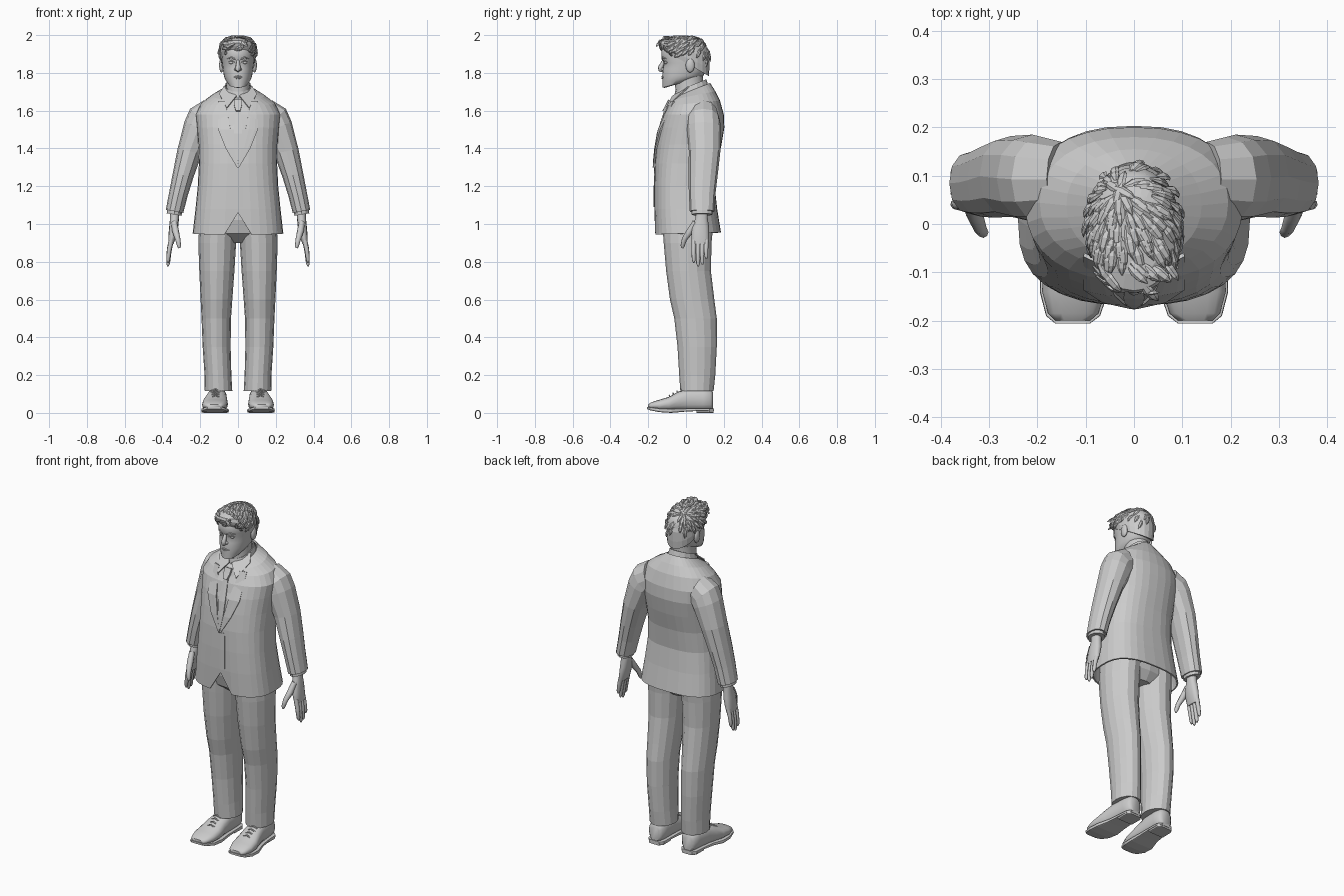
import bpy, bmesh, random
from math import sin, cos, pi, radians, copysign
from mathutils import Vector
from mathutils.bvhtree import BVHTree

random.seed(4)


def make(name, verts, faces, mirror=False, thick=0, smooth=False):
    bm = bmesh.new()
    vs = [bm.verts.new(v) for v in verts]
    for f in faces:
        bm.faces.new([vs[i] for i in f])
    bmesh.ops.recalc_face_normals(bm, faces=bm.faces)
    me = bpy.data.meshes.new(name)
    bm.to_mesh(me)
    bm.free()
    ob = bpy.data.objects.new(name, me)
    bpy.context.collection.objects.link(ob)
    if smooth:
        me.polygons.foreach_set("use_smooth", [True] * len(me.polygons))
        me.set_sharp_from_angle(angle=radians(50))
    if thick:
        m = ob.modifiers.new("thickness", 'SOLIDIFY')
        m.thickness, m.offset = thick, -1
    if mirror:
        ob.modifiers.new("mirror", 'MIRROR')
    return ob


def ring(x, z, rx, y0, y1, slope=0, p=2.0, n=16, roll=0):
    """Superellipse cross-section, first point at the front (y0)."""
    pts, cy, ry = [], (y0 + y1) / 2, (y1 - y0) / 2
    for i in range(n):
        a = -pi / 2 + 2 * pi * i / n
        u = copysign(abs(cos(a)) ** (2 / p), cos(a)) * rx
        v = copysign(abs(sin(a)) ** (2 / p), sin(a)) * ry
        pts.append(Vector((x + u * cos(roll), cy + v, z + u * sin(roll) + slope * v)))
    return pts


def skin(rings, cap=True):
    n, k = len(rings[0]), len(rings)
    faces = [(j*n+i, j*n+(i+1) % n, (j+1)*n+(i+1) % n, (j+1)*n+i)
             for j in range(k - 1) for i in range(n)]
    if cap:
        faces += [tuple(range(n)), tuple(range((k - 1) * n, k * n))]
    return [v for r in rings for v in r], faces


def loft(name, rings, cap=True, **kw):
    return make(name, *skin(rings, cap), **kw)


def tube_rings(pts, radii, n=8, flat=1.0, up=None):
    pts, out = [Vector(p) for p in pts], []
    for i, p in enumerate(pts):
        t = (pts[min(i + 1, len(pts) - 1)] - pts[max(i - 1, 0)]).normalized()
        a = t.cross(up or Vector((.13, 1, .21))).normalized()
        b = a.cross(t)
        out.append([p + radii[i] * (a * cos(2*pi*j/n) + b * flat * sin(2*pi*j/n)) for j in range(n)])
    return out


def tube(name, pts, radii, n=8, **kw):
    return loft(name, tube_rings(pts, radii, n), **kw)


def bvh(ob):
    return BVHTree.FromPolygons([v.co for v in ob.data.vertices], [tuple(p.vertices) for p in ob.data.polygons])


def front(tree, x, z, off):
    hit = tree.ray_cast(Vector((x, -1, z)), Vector((0, 1, 0)))[0]
    return Vector((x, (hit.y if hit else 0) - off, z))


def strip(name, left, right, off, k=4, thick=.006, **kw):
    """Cloth panel between two (x, z) edges, laid on the jacket front."""
    verts = [front(torso, a[0] + (b[0] - a[0]) * j / k, a[1] + (b[1] - a[1]) * j / k, off)
             for a, b in zip(left, right) for j in range(k + 1)]
    w = k + 1
    faces = [(r*w+j, r*w+j+1, r*w+w+j+1, r*w+w+j) for r in range(len(left) - 1) for j in range(k)]
    return make(name, verts, faces, thick=thick, **kw)


def ball(name, loc, size, mirror=False):
    rs = [ring(loc[0], loc[2] + size[2] * sin(a), size[0] * cos(a), loc[1] - size[1] * cos(a),
               loc[1] + size[1] * cos(a), n=12) for a in [radians(d) for d in range(-80, 81, 20)]]
    return loft(name, rs, mirror=mirror, smooth=True)


# Jacket body with the notch at the front hem
body = [(.95, .24, -.165, .185, .03, 2.7), (1.08, .225, -.168, .165, 0, 2.7), (1.2, .213, -.168, .152, 0, 2.6),
        (1.32, .207, -.165, .165, 0, 2.5), (1.42, .21, -.155, .188, 0, 2.4), (1.51, .218, -.138, .203, 0, 2.4),
        (1.58, .225, -.118, .2, 0, 2.3), (1.64, .195, -.092, .18, .1, 2.2), (1.68, .14, -.078, .155, .2, 2.1),
        (1.71, .078, -.055, .128, .4, 2)]
rows = [ring(0, z, w, a, b, s, p, 32) for z, w, a, b, s, p in body]
rows[0][0].z = 1.06
jacket = loft("jacket", rows, cap=False, thick=.008)
torso = bvh(jacket)

# Sleeves, shoulder to wrist
arm = [(.15, 1.57, .09, .015, .17, 70), (.19, 1.546, .09, .005, .18, 45), (.21, 1.51, .08, .005, .185, 22),
       (.255, 1.385, .066, .015, .182, 12), (.29, 1.26, .056, .013, .168, 12), (.315, 1.16, .05, .015, .156, 11),
       (.336, 1.067, .047, .02, .15, 10)]
loft("sleeve", [ring(x, z, r, a, b, 0, 2.2, 12, radians(t)) for x, z, r, a, b, t in arm], mirror=True)
loft("shirt_cuff", [ring(.335, 1.08, .04, .03, .14, n=12, roll=.17), ring(.338, 1.05, .04, .03, .14, n=12, roll=.17)],
     mirror=True)

# Shirt, tie, lapels and collar
strip("shirt_front", [(-.07, 1.65), (-.045, 1.5), (-.024, 1.4), (-.002, 1.3)],
      [(.07, 1.65), (.045, 1.5), (.024, 1.4), (.002, 1.3)], .004)
strip("tie_blade", [(-.013, 1.61), (-.022, 1.48), (-.018, 1.4), (-.004, 1.32)],
      [(.013, 1.61), (.022, 1.48), (.018, 1.4), (.004, 1.32)], .011)
strip("tie_knot", [(-.022, 1.658), (-.02, 1.63), (-.012, 1.6)], [(.022, 1.658), (.02, 1.63), (.012, 1.6)], .018, thick=.014)
strip("lapel", [(.068, 1.65), (.04, 1.5), (.02, 1.4), (0, 1.3)],
      [(.105, 1.65), (.105, 1.5), (.065, 1.4), (.006, 1.3)], .011, thick=.009, mirror=True)
strip("front_overlap", [(-.015, 1.3), (-.015, 1.2), (-.015, 1.09)], [(.03, 1.3), (.03, 1.2), (.03, 1.09)], .003, thick=.003)
loft("shirt_collar_band", [ring(0, 1.695, .08, -.065, .118, .4), ring(0, 1.733, .07, -.058, .108, .4)],
     cap=False, thick=.006)
make("shirt_collar_wing", [(.008, -.072, 1.68), (.075, .015, 1.73), (.1, -.03, 1.69), (.06, -.108, 1.615)],
     [(0, 1, 2, 3)], mirror=True, thick=.006)

# Trousers
leg = [(1.0, .105, .1, -.125, .145), (.9, .11, .1, -.118, .135), (.75, .112, .093, -.105, .132),
       (.6, .114, .084, -.085, .15), (.5, .115, .078, -.062, .163), (.35, .113, .074, -.045, .163),
       (.2, .106, .071, -.036, .155), (.115, .103, .073, -.03, .146)]
loft("trouser_leg", [ring(x, z, w, a, b, n=16) for z, x, w, a, b in leg], mirror=True)
loft("trouser_seat", [ring(0, z, w, a, b, p=2.4) for z, w, a, b in
     [(.9, .06, -.05, .1), (.95, .17, -.112, .135), (1.02, .2, -.13, .14), (1.15, .2, -.13, .13)]])

# Shoes, lofted from toe to heel
def along_y(rows, p):
    return [[Vector((v.x, v.z, v.y)) for v in ring(x, y, w, a, b, p=p)] for y, x, w, a, b in rows]

loft("shoe_upper", along_y([(-.2, .127, .036, .025, .045), (-.185, .126, .052, .02, .056), (-.14, .124, .066, .012, .07),
     (-.09, .121, .068, .01, .085), (-.04, .116, .06, .01, .113), (.01, .112, .053, .01, .13),
     (.09, .108, .05, .012, .13), (.13, .108, .045, .014, .125), (.143, .108, .03, .02, .11)], 2.5), mirror=True, smooth=True)
loft("shoe_sole", along_y([(-.206, .127, .036, .02, .032), (-.19, .126, .056, .014, .03), (-.14, .124, .071, .004, .024),
     (-.08, .121, .073, 0, .022), (-.01, .113, .06, .006, .024), (.06, .109, .055, .01, .024),
     (.125, .108, .052, .01, .024), (.147, .108, .034, .01, .024)], 7), mirror=True)
loft("shoe_heel", along_y([(.055, .109, .05, 0, .02), (.125, .108, .05, 0, .02), (.145, .108, .034, 0, .02)], 7), mirror=True)
for i in range(4):
    y, z = -.085 + .02 * i, .089 + .011 * i
    tube(f"shoe_lace_{i + 1}", [(.092, y, z - .008), (.119, y - .003, z + .004), (.146, y, z - .008)], [.004] * 3, 6, mirror=True)

# Hands
loft("palm", [ring(x, z, w, a, b, p=2.3, n=12) for z, x, w, a, b in
     [(1.08, .335, .025, .055, .115), (1.03, .336, .024, .05, .115), (.98, .341, .024, .03, .122),
      (.93, .349, .02, .028, .122), (.895, .355, .014, .03, .12)]], mirror=True, smooth=True)
for nm, y, tip in [("index", .042, .795), ("middle", .065, .776), ("ring", .087, .785), ("little", .108, .815)]:
    mid = (tip + .91) / 2
    tube(nm + "_finger", [(.353, y, .915), (.364, y - .002, mid + .01), (.37, y - .001, tip + .015), (.371, y, tip)],
         [.013, .012, .01, .004], mirror=True, smooth=True)
tube("thumb", [(.338, .05, 1.01), (.33, .02, .96), (.319, -.008, .92), (.312, -.018, .885), (.311, -.019, .872)],
     [.016, .018, .014, .011, .005], mirror=True, smooth=True)

# Neck and head
loft("neck", [ring(0, z, w, a, b, .2, n=20) for z, w, a, b in
     [(1.64, .07, -.055, .105), (1.7, .062, -.052, .092), (1.76, .062, -.06, .09), (1.82, .065, -.05, .1)]], smooth=True)
face = [(1.733, .026, -.112, -.03, .3), (1.742, .05, -.124, .03, .25), (1.765, .068, -.124, .07, .12),
        (1.785, .075, -.125, .092, 0), (1.82, .08, -.123, .108, 0), (1.852, .084, -.116, .115, 0),
        (1.878, .087, -.13, .118, 0), (1.92, .087, -.13, .117, 0), (1.955, .078, -.11, .1, 0), (1.982, .045, -.06, .06, 0)]
head = loft("head", [ring(0, z, w, a, b, s, 2.15, 28) for z, w, a, b, s in face], smooth=True)
skull = bvh(head)
at = lambda x, z, off=0: front(skull, x, z, off)
tube("nose", [(0, -.116, 1.872), (0, -.125, 1.85), (0, -.135, 1.828), (0, -.134, 1.818), (0, -.122, 1.81)],
     [.007, .01, .014, .014, .008], smooth=True)
ball("nostril", at(.012, 1.819, 0), (.008, .011, .008), True)
ball("eye", at(.034, 1.855, -.006), (.014, .011, .009), True)
ball("ear", (.087, .022, 1.84), (.013, .024, .038), True)
tube("eyelid", [at(x, z, .001) for x, z in [(.018, 1.857), (.034, 1.865), (.05, 1.857)]], [.002, .004, .002], 6, mirror=True, smooth=True)
tube("eyebrow", [at(x, z, .001) for x, z in [(.013, 1.873), (.035, 1.881), (.056, 1.874)]], [.004, .005, .002], 6, mirror=True)
for nm, z, r in [("upper_lip", 1.781, .005), ("lower_lip", 1.772, .006)]:
    tube(nm, [at(x, z + (1.777 - z) * abs(x) / .026, 0) for x in (-.026, -.013, 0, .013, .026)],
         [.001, r * .8, r, r * .8, .001], 6, smooth=True)

# Hair cap, then layered locks radiating from the crown
cap = loft("hair_cap", [ring(0, z, w, a, b, s, 2.1, 24) for z, w, a, b, s in
           [(1.855, .089, -.128, .121, -.58), (1.885, .095, -.138, .124, -.45), (1.92, .095, -.143, .124, -.28),
            (1.955, .085, -.138, .108, -.13), (1.978, .062, -.105, .08, -.05), (1.988, .03, -.06, .04, 0)]])
scalp, crown = bvh(cap), Vector((0, .07, 1.98))
verts, faces = [], []
for i in range(150):
    d = Vector((random.gauss(0, 1), random.gauss(-.1, 1), random.uniform(-.2, 1.6))).normalized()
    p, nrm = scalp.ray_cast(Vector((0, -.01, 1.91)) + d, -d)[:2]
    if p is None or p.z < 1.84 - .55 * p.y:
        continue
    flow = p - crown + Vector((.03, 0, 0))
    flow = (flow - nrm * flow.dot(nrm)).normalized()
    if p.y < -.08:
        flow = (flow + Vector((.8, 0, .35))).normalized()
    lift = random.uniform(.003, .007)
    pts = [p - flow * .024, p + nrm * lift, p + flow * .02 + nrm * lift * .8, p + flow * .036]
    for q in pts:
        q.z = min(q.z, 1.993)
    v, f = skin(tube_rings(pts, [.004, .011, .009, .001], 6, .5, nrm))
    faces += [tuple(k + len(verts) for k in t) for t in f]
    verts += v
make("hair_locks", verts, faces)
